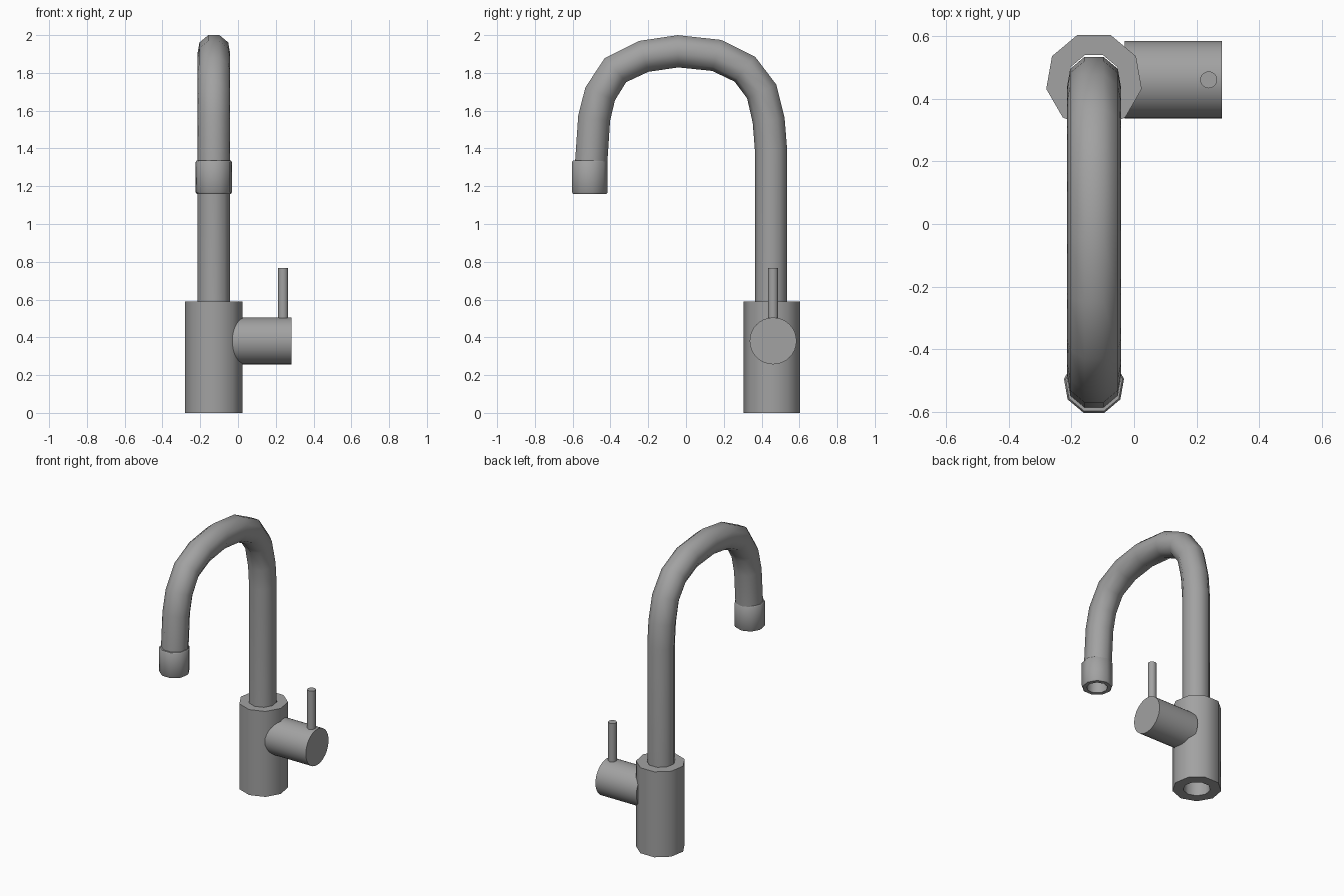
import bpy, bmesh, math
from mathutils import Vector

if "Cube" in bpy.data.objects:
    bpy.data.objects.remove(bpy.data.objects["Cube"], do_unlink=True)

SIDES = 9
AXIS_X = -0.128

steel = bpy.data.materials.new("brushed_steel")
steel.use_nodes = True
colour = (0.36, 0.36, 0.36, 1)
steel.diffuse_color = colour
steel.node_tree.nodes["Principled BSDF"].inputs["Base Color"].default_value = colour


def finish(obj, name, angle=45):
    obj.name = name
    obj.data.name = name
    obj.data.materials.append(steel)
    bpy.ops.object.select_all(action='DESELECT')
    obj.select_set(True)
    bpy.context.view_layer.objects.active = obj
    bpy.ops.object.shade_smooth_by_angle(angle=math.radians(angle))


def skin(name, rings, closed=False):
    """Join nine-sided rings; each is (centre, outward direction, radius)."""
    bm = bmesh.new()
    loops = []
    for centre, out, radius in rings:
        loop = []
        for k in range(SIDES):
            a = 2 * math.pi * (k + 0.5) / SIDES
            side = Vector((math.sin(a), 0, 0))
            loop.append(bm.verts.new(centre + radius * (side + math.cos(a) * out)))
        loops.append(loop)
    pairs = list(zip(loops, loops[1:]))
    if closed:
        pairs.append((loops[-1], loops[0]))
    for low, high in pairs:
        for k in range(SIDES):
            j = (k + 1) % SIDES
            bm.faces.new((low[k], low[j], high[j], high[k]))
    bmesh.ops.recalc_face_normals(bm, faces=bm.faces)
    mesh = bpy.data.meshes.new(name)
    bm.to_mesh(mesh)
    bm.free()
    obj = bpy.data.objects.new(name, mesh)
    bpy.context.collection.objects.link(obj)
    finish(obj, name)


def collar(name, y, facing, profile):
    """Upright hollow sleeve from a closed (radius, height) profile."""
    out = Vector((0, facing, 0))
    skin(name, [(Vector((AXIS_X, y, z)), out, r) for r, z in profile], closed=True)


def rod(name, radius, start, end, sides):
    start, end = Vector(start), Vector(end)
    span = end - start
    bpy.ops.mesh.primitive_cylinder_add(
        vertices=sides, radius=radius, depth=span.length,
        location=(start + end) / 2,
        rotation=span.to_track_quat('Z', 'Y').to_euler())
    finish(bpy.context.object, name, 30)


# Hollow body
collar("body", 0.459, 1, [(0.155, 0), (0.155, 0.59), (0.086, 0.59), (0.086, 0)])

# Gooseneck spout, path in (y, z)
path = [Vector(p) for p in (
    (0.452, 0.56), (0.452, 1.40), (0.44, 1.55), (0.403, 1.703), (0.313, 1.822),
    (0.163, 1.895), (-0.042, 1.917), (-0.225, 1.89), (-0.375, 1.817),
    (-0.457, 1.69), (-0.489, 1.56), (-0.505, 1.32))]
rings = []
for i, p in enumerate(path):
    before = (p - path[i - 1]).normalized() if i else Vector((0, 1))
    after = (path[i + 1] - p).normalized() if i + 1 < len(path) else before
    t = (before + after).normalized()
    rings.append((Vector((AXIS_X, p.x, p.y)), Vector((0, t.y, -t.x)), 0.088))
skin("spout", rings)

# Nozzle sleeve at the spout tip
collar("nozzle", -0.512, -1, [
    (0.066, 1.16), (0.092, 1.16), (0.0975, 1.168), (0.0975, 1.328),
    (0.092, 1.335), (0.066, 1.335)])

# Side valve and its upright lever
rod("valve", 0.124, (-0.03, 0.461, 0.381), (0.282, 0.461, 0.381), 32)
rod("lever", 0.027, (0.239, 0.461, 0.45), (0.239, 0.461, 0.768), 20)
